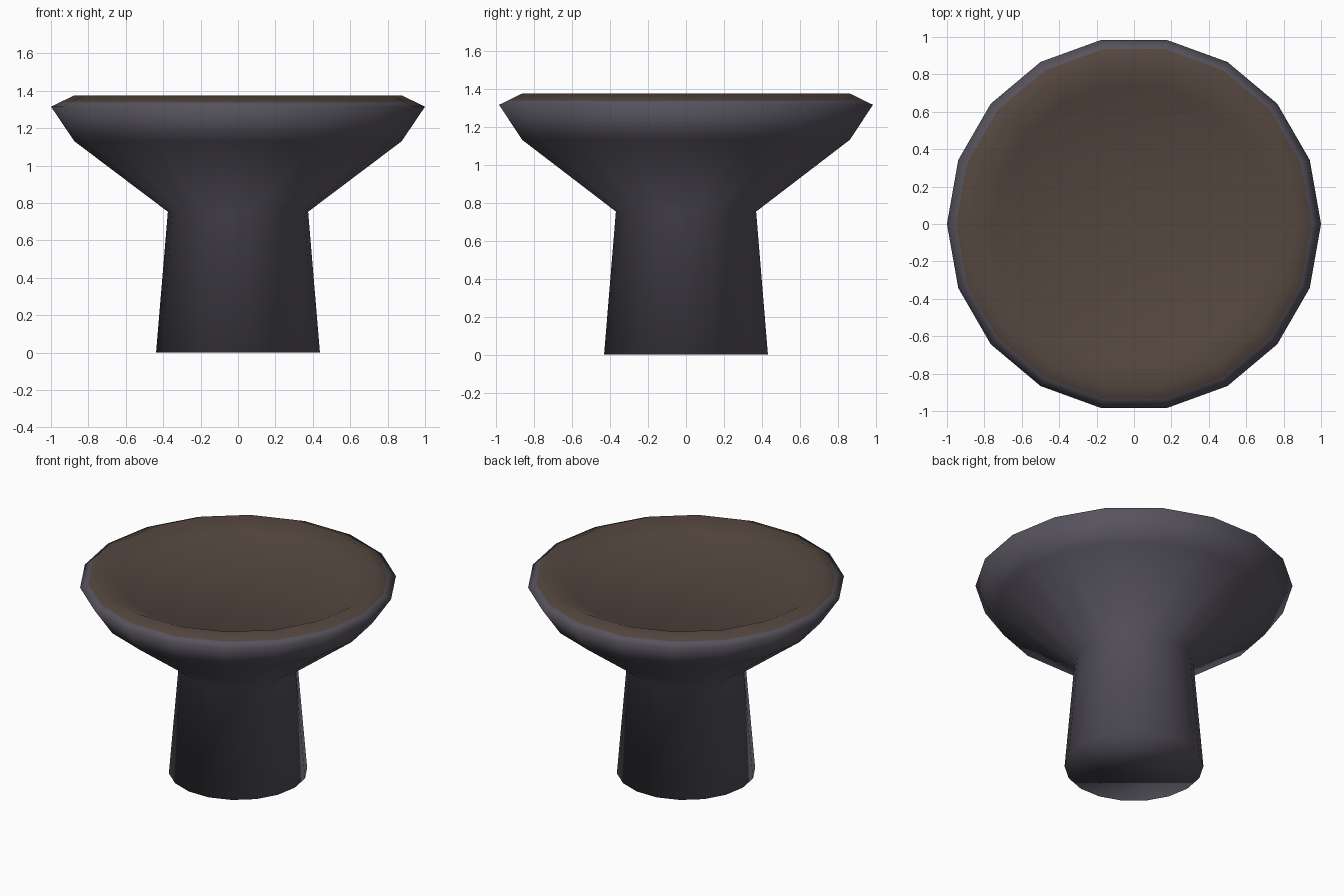
import bpy, bmesh, math

if "Cube" in bpy.data.objects:
    bpy.data.objects.remove(bpy.data.objects["Cube"])

SIDES = 18


def material(name, rgb):
    m = bpy.data.materials.new(name)
    m.diffuse_color = (*rgb, 1.0)
    m.use_nodes = True
    m.node_tree.nodes["Principled BSDF"].inputs["Base Color"].default_value = m.diffuse_color
    return m


# Lathe profile: (radius, height) from the foot up and over into the dished top
profile = [
    (0.438, 0.0),     # foot
    (0.375, 0.753),   # neck
    (0.875, 1.13),    # flared underside
    (1.0, 1.315),     # widest rim
    (0.95, 1.339),    # colour border on the bevel
    (0.875, 1.375),   # lip
    (0.75, 1.315),    # dish floor
]
BORDER = 4

bm = bmesh.new()
rings = []
for r, z in profile:
    rings.append([bm.verts.new((r * math.cos(2 * math.pi * i / SIDES),
                                r * math.sin(2 * math.pi * i / SIDES), z))
                  for i in range(SIDES)])

# Side walls; everything above the colour border is brown
for k in range(len(rings) - 1):
    for i in range(SIDES):
        j = (i + 1) % SIDES
        f = bm.faces.new((rings[k][i], rings[k][j], rings[k + 1][j], rings[k + 1][i]))
        f.material_index = 1 if k >= BORDER else 0

# Foot cap and dish floor
bm.faces.new(rings[0][::-1])
bm.faces.new(rings[-1]).material_index = 1

for f in bm.faces:
    f.smooth = True

mesh = bpy.data.meshes.new("pedestal_table")
bm.to_mesh(mesh)
bm.free()
mesh.materials.append(material("dark slate grey", (0.094, 0.086, 0.109)))
mesh.materials.append(material("dark brown", (0.089, 0.061, 0.049)))

table = bpy.data.objects.new("pedestal_table", mesh)
bpy.context.collection.objects.link(table)
